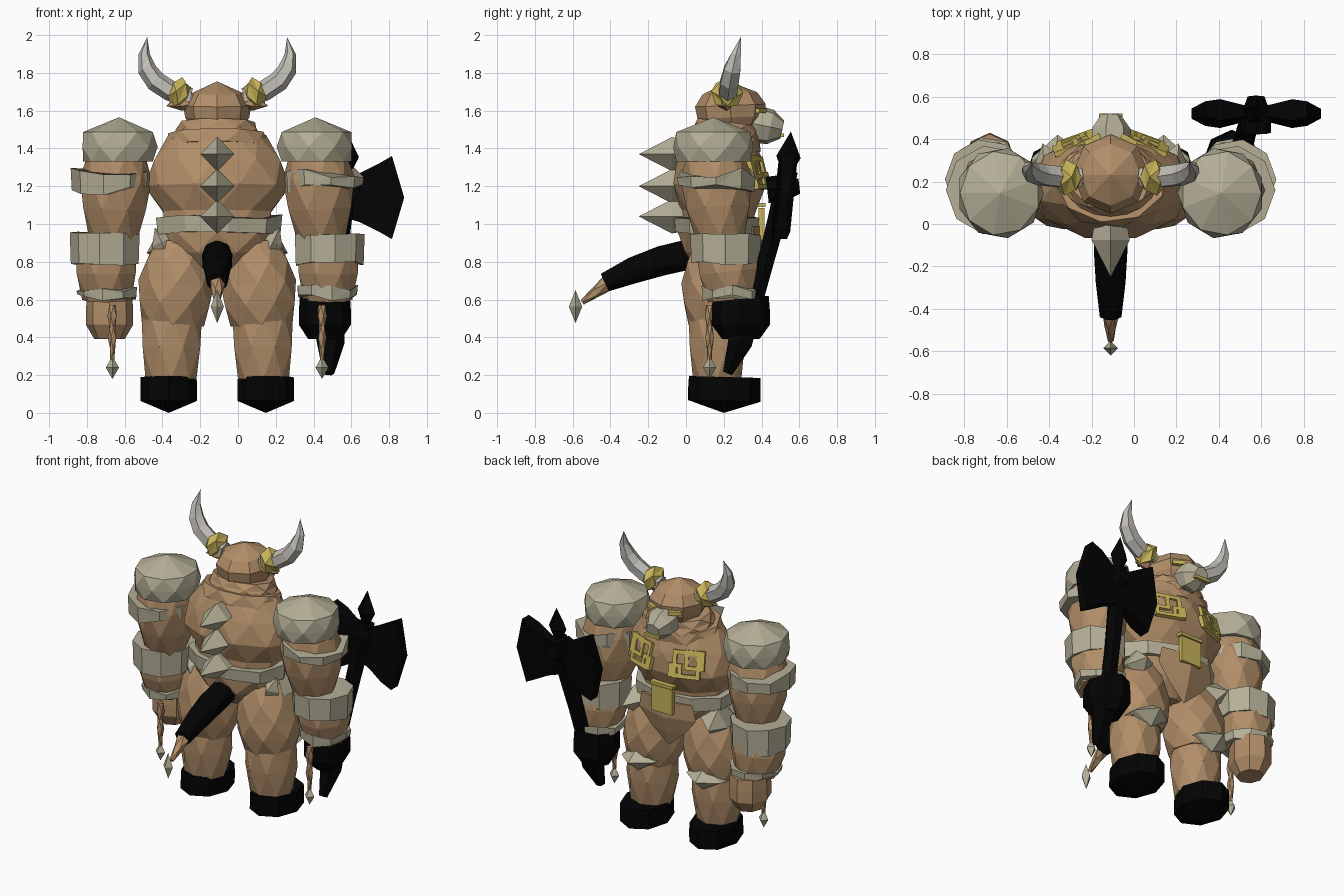
import bpy, bmesh, math, random
from mathutils import Vector, Matrix

random.seed(4)
if "Cube" in bpy.data.objects:
    bpy.data.objects.remove(bpy.data.objects["Cube"])

CENTRE_LINE = -0.11  # the body stands beside the origin, making room for the axe
UP = Vector((0, 0, 1))


def material(name, red, green, blue):
    mat = bpy.data.materials.new(name)
    mat.use_nodes = True
    mat.diffuse_color = (red, green, blue, 1)
    mat.node_tree.nodes["Principled BSDF"].inputs["Base Color"].default_value = mat.diffuse_color
    return mat


HIDE = material("brown hide", 0.44, 0.27, 0.14)
BONE = material("pale wrap", 0.46, 0.43, 0.31)
HORN = material("grey horn", 0.52, 0.5, 0.46)
GOLD = material("gold", 0.58, 0.46, 0.1)
BLACK = material("black", 0.001, 0.001, 0.001)


def finish(name, bm, mat):
    bmesh.ops.recalc_face_normals(bm, faces=bm.faces)
    mesh = bpy.data.meshes.new(name)
    bm.to_mesh(mesh)
    bm.free()
    mesh.materials.append(mat)
    part = bpy.data.objects.new(name, mesh)
    part.location.x = CENTRE_LINE
    bpy.context.collection.objects.link(part)


def skin(name, rings, mat):
    """Join rings of points with triangles; a ring of one point is a tip."""
    bm = bmesh.new()
    loops = [[bm.verts.new(point) for point in ring] for ring in rings]
    for low, high in zip(loops, loops[1:]):
        count = max(len(low), len(high))
        for i in range(count):
            j = (i + 1) % count
            if len(low) > 1:
                bm.faces.new((low[i], low[j], high[i % len(high)]))
            if len(high) > 1:
                bm.faces.new((low[j % len(low)], high[j], high[i]))
    for cap in (loops[0], loops[-1]):
        if len(cap) > 2:
            bm.faces.new(cap)
    finish(name, bm, mat)


def sweep(name, start, end, radii, mat, bend=None, sides=8, twist=0.5, depth=1, jag=0, flip=1):
    """Evenly spaced rings along a straight or bent path."""
    start, end = Vector(start), Vector(end)
    bend = Vector(bend) if bend else (start + end) / 2
    rings = []
    for k, radius in enumerate(radii):
        t = k / (len(radii) - 1)
        centre = start.lerp(bend, t).lerp(bend.lerp(end, t), t)
        aim = UP.rotation_difference((bend - start).lerp(end - bend, t))
        ring = []
        for i in range(sides if radius else 1):
            angle = math.tau * (i + k * twist) / sides
            offset = Vector((math.cos(angle) * radius, math.sin(angle) * radius * depth,
                             random.uniform(-jag, jag)))
            point = centre + aim @ offset
            point.x *= flip
            ring.append(point)
        rings.append(ring)
    skin(name, rings, mat)


def pair(name, start, end, radii, mat, **options):
    """The same sweep on the left and the right."""
    for side, flip in (("left_", 1), ("right_", -1)):
        sweep(side + name, start, end, radii, mat, flip=flip, **options)


def wrap(build, name, x, y, low, high, radius, depth=1, jag=0.02):
    """Ragged band of twisted cloth."""
    build(name, (x, y, low), (x, y, high), [radius, radius * 1.03], BONE,
          sides=9, twist=1, depth=depth, jag=jag)


def boxes(name, parts, mat, place):
    bm = bmesh.new()
    for centre, size in parts:
        shape = Matrix.Translation(centre) @ Matrix.Diagonal((*size, 1))
        bmesh.ops.create_cube(bm, size=1, matrix=place @ shape)
    finish(name, bm, mat)


def link(x, z, size, bar=0.025):
    """Four bars in a square."""
    half = size / 2
    flat = [((x, 0, z + d), (size + bar, bar, bar)) for d in (-half, half)]
    return flat + [((x + d, 0, z), (bar, bar, size)) for d in (-half, half)]


# Trunk
sweep("torso", (0, 0.16, 0.93), (0, 0.19, 1.47), [0.28, 0.3, 0.385, 0.35, 0.26], HIDE, sides=10, depth=0.66)
sweep("collar", (0, 0.19, 1.41), (0, 0.2, 1.48), [0.28, 0.26], HIDE, sides=9, depth=0.75)
sweep("neck", (0, 0.21, 1.46), (0, 0.22, 1.54), [0.235, 0.22, 0.2], HIDE, sides=9, depth=0.8)
sweep("pelvis", (0, 0.16, 0.74), (0, 0.16, 0.96), [0.14, 0.27, 0.31], HIDE, depth=0.66)
wrap(sweep, "belt", 0, 0.165, 0.95, 1.04, 0.335, depth=0.67, jag=0.012)
sweep("loincloth", (0, 0.34, 0.67), (0, 0.36, 0.99), [0, 0.12, 0.21, 0.19], HIDE, sides=4, twist=0, depth=0.25)
boxes("buckle", [((0, 0, 0), (0.15, 0.03, 0.17)), ((0, 0, 0.1), (0.17, 0.04, 0.02))],
      GOLD, Matrix.Translation((0, 0.4, 1)))
for height in (1.37, 1.2, 1.04):
    sweep("spine_spike", (0, 0.1, height), (0, -0.25, height), [0.06, 0.09, 0], BONE, sides=4, twist=0)

# Head
sweep("head", (0, 0.24, 1.5), (0, 0.23, 1.755), [0.13, 0.17, 0.18, 0.14, 0], HIDE, twist=0, depth=1.04)
sweep("muzzle", (0, 0.32, 1.54), (0, 0.51, 1.5), [0.085, 0.1, 0.095, 0.05], BONE, sides=7, twist=0)
boxes("nose_bar", [((0, 0, 0), (0.11, 0.02, 0.02))], GOLD, Matrix.Translation((0, 0.51, 1.47)))
pair("horn", (0.14, 0.22, 1.67), (0.37, 0.29, 1.99), [0.05, 0.055, 0.055, 0.05, 0.03, 0], HORN,
     bend=(0.45, 0.22, 1.74), sides=6, twist=0)
pair("horn_cuff", (0.155, 0.215, 1.675), (0.245, 0.22, 1.71), [0.05, 0.085, 0.085, 0.055], GOLD, sides=4)
pair("ear", (0.12, 0.22, 1.66), (0.27, 0.2, 1.625), [0.04, 0.045, 0], HIDE, sides=5, twist=0)

# Eyes and chest links
for side, flip in (("left_", 1), ("right_", -1)):
    boxes(side + "eye", [((0, 0, 0), (0.08, 0.03, 0.025))], GOLD,
          Matrix.Translation((flip * 0.085, 0.395, 1.6)) @ Matrix.Rotation(flip * -0.5, 4, 'Z'))
    links = link(0, 0, 0.15) + link(flip * 0.05, 0.03, 0.1) + link(flip * -0.07, -0.04, 0.06)
    boxes(side + "chest_links", links, GOLD, Matrix.Translation((flip * 0.165, 0.385, 1.27))
          @ Matrix.Rotation(flip * -0.35, 4, 'Z') @ Matrix.Rotation(0.25, 4, 'X'))

# Tail
sweep("tail_sleeve", (0, 0.02, 0.84), (0, -0.43, 0.69), [0.08, 0.085, 0.07, 0.055], BLACK,
      bend=(0, -0.2, 0.8))
sweep("tail_end", (0, -0.41, 0.69), (0, -0.55, 0.585), [0.045, 0.03, 0.015], HIDE, sides=5)
sweep("tail_point", (0, -0.585, 0.475), (0, -0.585, 0.65), [0, 0.035, 0], BONE, sides=4, twist=0)

# Arms
pair("shoulder_cap", (0.52, 0.145, 1.33), (0.52, 0.145, 1.565), [0.19, 0.205, 0.19, 0], BONE,
     sides=9, depth=1.05)
pair("upper_arm", (0.55, 0.18, 0.93), (0.53, 0.15, 1.4), [0.13, 0.18, 0.19, 0.15], HIDE)
wrap(pair, "upper_wrap", 0.565, 0.16, 1.18, 1.27, 0.205, jag=0.03)
wrap(pair, "elbow_wrap", 0.59, 0.21, 0.79, 0.95, 0.185, jag=0.012)
pair("forearm", (0.585, 0.245, 0.6), (0.59, 0.21, 0.9), [0.13, 0.17, 0.16], HIDE)
wrap(pair, "wrist_wrap", 0.58, 0.245, 0.61, 0.66, 0.16)
for side, flip, mat, grow in (("left_", 1, BLACK, 1.1), ("right_", -1, HIDE, 1)):
    radii = [grow * radius for radius in (0.08, 0.125, 0.125, 0.12)]
    sweep(side + "hand", (0.57, 0.29, 0.39), (0.57, 0.29, 0.62), radii, mat,
          twist=0, depth=1.12, flip=flip)
pair("cord", (0.555, 0.125, 0.28), (0.555, 0.125, 0.57), [0.012, 0.015, 0.024, 0.016, 0.026, 0.02],
     HIDE, sides=5)
pair("cord_point", (0.555, 0.125, 0.18), (0.555, 0.125, 0.3), [0, 0.035, 0], BONE, sides=4, twist=0)

# Legs
pair("thigh", (0.235, 0.17, 0.47), (0.2, 0.16, 0.91), [0.165, 0.2, 0.2, 0.175, 0.12], HIDE, depth=0.95)
pair("shin", (0.245, 0.165, 0.18), (0.24, 0.165, 0.52), [0.135, 0.165, 0.16], HIDE, depth=0.95)
pair("foot", (0.257, 0.2, 0), (0.257, 0.205, 0.19), [0, 0.15, 0.15, 0.148], BLACK, twist=0, depth=1.28)
pair("knee_guard", (0.24, 0.22, 0.5), (0.25, 0.42, 0.51), [0.14, 0.125, 0], BONE, sides=4, twist=0, depth=0.6)
pair("hip_spike", (0.26, 0.16, 0.88), (0.32, 0.38, 0.86), [0.1, 0.09, 0], BONE, sides=4, twist=0)
pair("hip_point", (0.26, 0.1, 0.83), (0.33, 0.1, 0.98), [0.05, 0.055, 0], BONE, sides=4, twist=0)

# Axe with a hub, a double blade and a top spike
sweep("axe_shaft", (0.59, 0.22, 0.21), (0.685, 0.54, 1.28), [0.03, 0.075, 0.055, 0.05, 0.055, 0.06],
      BLACK, bend=(0.61, 0.39, 0.6), sides=6, twist=0)
sweep("axe_hub", (0.685, 0.43, 1.18), (0.685, 0.6, 1.2), [0.07, 0.07, 0.04], BLACK, twist=0)
sweep("axe_spike", (0.685, 0.53, 1.22), (0.685, 0.555, 1.49), [0, 0.065, 0], BLACK, sides=4, twist=0)
upper = [(0, 0.11), (0.07, 0.13), (0.17, 0.18), (0.24, 0.22)]
outline = upper + [(0.305, 0)] + [(x, -z) for x, z in reversed(upper)]
for name, flip in (("outer_axe_blade", 1), ("inner_axe_blade", -1)):
    faces = [[(0.685 + flip * x, 0.52 + z * 0.1 + face * (0.05 - abs(x - 0.17) * 0.2), 1.14 + z)
              for x, z in outline] for face in (-1, 1)]
    skin(name, faces, BLACK)
